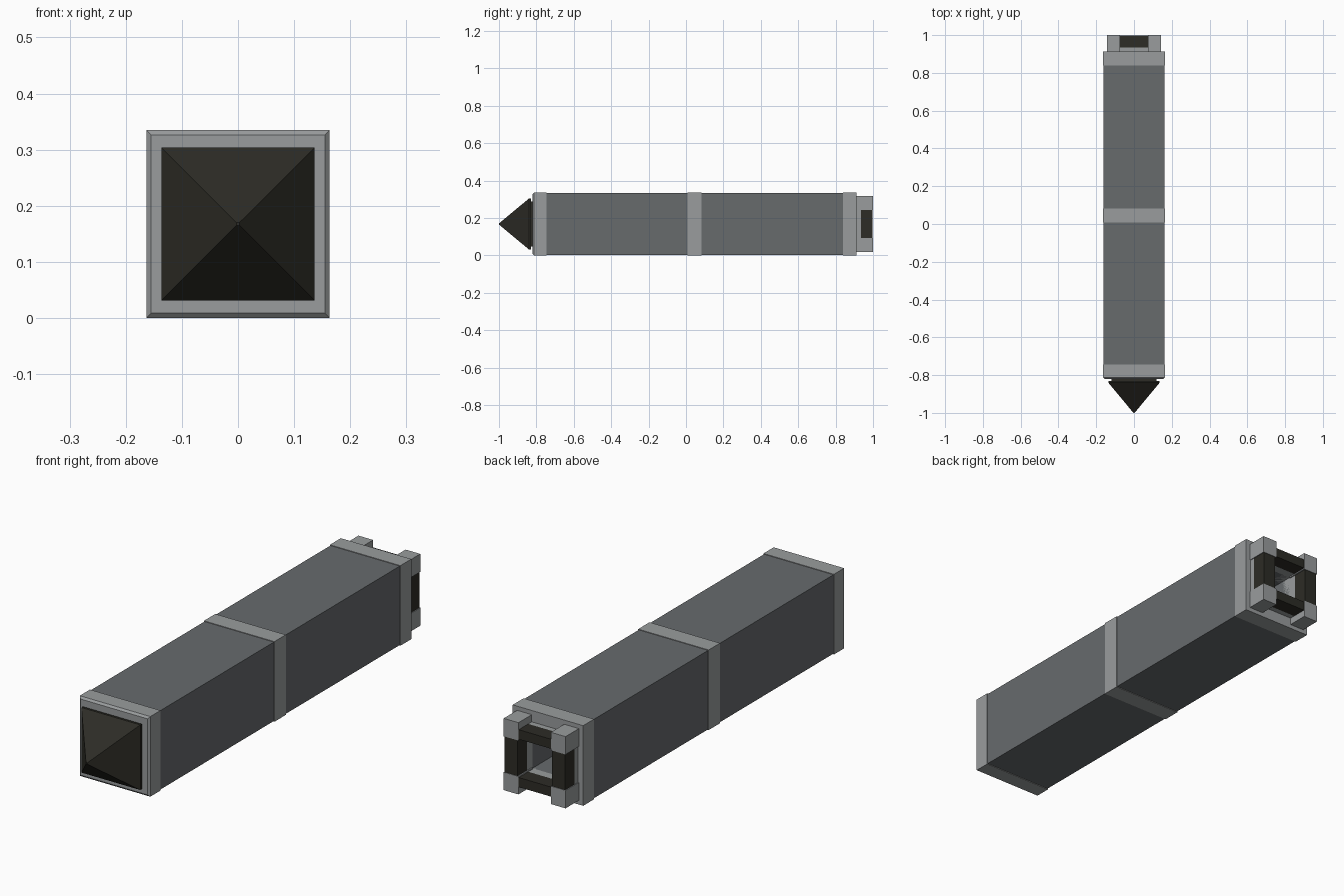
import bpy, bmesh

if "Cube" in bpy.data.objects:
    bpy.data.objects.remove(bpy.data.objects["Cube"])

CZ = 0.1675  # height of the long axis


def material(name, rgb):
    m = bpy.data.materials.new(name)
    m.diffuse_color = (*rgb, 1)
    m.use_nodes = True
    m.node_tree.nodes["Principled BSDF"].inputs["Base Color"].default_value = m.diffuse_color
    return m


BODY = material("mid grey", (0.135, 0.145, 0.152))
LIGHT = material("light grey", (0.32, 0.335, 0.34))
DARK = material("dark olive", (0.026, 0.025, 0.019))


def finish(name, bm, mat):
    bmesh.ops.recalc_face_normals(bm, faces=bm.faces)
    mesh = bpy.data.meshes.new(name)
    bm.to_mesh(mesh)
    bm.free()
    mesh.materials.append(mat)
    ob = bpy.data.objects.new(name, mesh)
    bpy.context.collection.objects.link(ob)
    return ob


def loft(name, rings, mat, closed=False):
    """Join rectangular rings (y, half width, half height) along the axis."""
    bm = bmesh.new()
    loops = [[bm.verts.new((sx * hx, y, CZ + sz * hz))
              for sx, sz in ((-1, -1), (1, -1), (1, 1), (-1, 1))]
             for y, hx, hz in rings]
    pairs = list(zip(loops, loops[1:]))
    if closed:
        pairs.append((loops[-1], loops[0]))
    else:
        bm.faces.new(loops[0])
        bm.faces.new(loops[-1])
    for a, b in pairs:
        for i in range(4):
            j = (i + 1) % 4
            bm.faces.new((a[i], a[j], b[j], b[i]))
    return finish(name, bm, mat)


def box(name, x, y, z, mat):
    """Box from ranges; z is relative to the axis."""
    bm = bmesh.new()
    bmesh.ops.create_cube(bm, size=1)
    for v in bm.verts:
        for k, (lo, hi) in enumerate((x, y, (z[0] + CZ, z[1] + CZ))):
            v.co[k] = lo if v.co[k] < 0 else hi
    return finish(name, bm, mat)


# long hollow beam, open at the back
loft("beam_body", [(-0.78, 0.1605, 0.165), (0.90, 0.1605, 0.165),
                   (0.90, 0.08, 0.08), (-0.72, 0.08, 0.08)], BODY)

# front cap with a small chamfer
loft("front_cap", [(-0.82, 0.155, 0.159), (-0.812, 0.163, 0.1675),
                   (-0.745, 0.163, 0.1675)], LIGHT)

# middle band and rear cap sleeves
loft("middle_band", [(0.008, 0.163, 0.1675), (0.083, 0.163, 0.1675),
                     (0.083, 0.15, 0.15), (0.008, 0.15, 0.15)], LIGHT, True)
loft("rear_cap", [(0.84, 0.163, 0.1675), (0.912, 0.163, 0.1675),
                  (0.912, 0.08, 0.08), (0.84, 0.08, 0.08)], LIGHT, True)

# pointed tip on a narrower neck
loft("tip_neck", [(-0.835, 0.12, 0.12), (-0.81, 0.12, 0.12)], DARK)
loft("pointed_tip", [(-1.0, 0.003, 0.003), (-0.84, 0.136, 0.136),
                     (-0.83, 0.136, 0.136)], DARK)

# rear socket: collar, four corner posts and four grip plates
loft("socket_collar", [(0.905, 0.14, 0.12), (0.935, 0.14, 0.12),
                       (0.935, 0.08, 0.08), (0.905, 0.08, 0.08)], LIGHT, True)


def span(s, a, b):
    return (a, b) if s > 0 else (-b, -a)


for s in (-1, 1):
    for t in (-1, 1):
        box("socket_post", span(s, 0.075, 0.143), (0.905, 1.0),
            span(t, 0.075, 0.15), LIGHT)
    box("side_grip_plate", span(s, 0.08, 0.14), (0.935, 0.998),
        (-0.075, 0.075), DARK)
    box("flat_grip_plate", (-0.075, 0.075), (0.935, 0.998),
        span(s, 0.08, 0.12), DARK)
